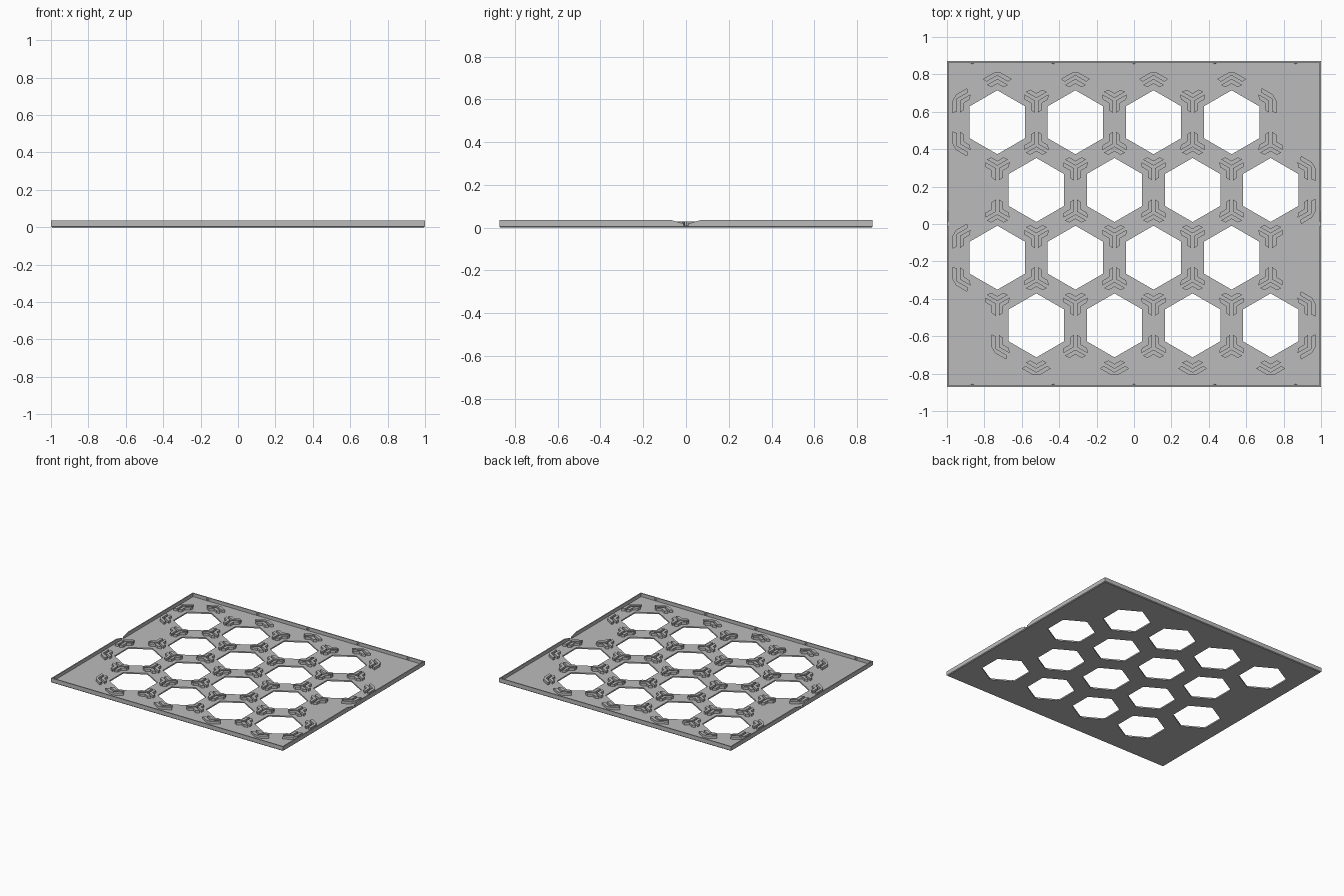
import bpy
import bmesh
from math import cos, sin, radians, sqrt
from mathutils import Vector

cube = bpy.data.objects.get("Cube")
if cube:
    bpy.data.objects.remove(cube, do_unlink=True)

HALF_X, HALF_Y, HEIGHT = 1.0, 0.872, 0.036
FLOOR, RIM = 0.01, 0.012
PITCH, ROW, HOLE_R = 0.4175, 0.362, 0.171
CLIP_TOP = 0.029

grey = bpy.data.materials.new("light grey plastic")
grey.use_nodes = True
grey.diffuse_color = (0.5, 0.5, 0.5, 1)
grey.node_tree.nodes["Principled BSDF"].inputs["Base Color"].default_value = (0.5, 0.5, 0.5, 1)


def finish(name, bm):
    bmesh.ops.recalc_face_normals(bm, faces=bm.faces)
    mesh = bpy.data.meshes.new(name)
    bm.to_mesh(mesh)
    bm.free()
    mesh.materials.append(grey)
    obj = bpy.data.objects.new(name, mesh)
    bpy.context.scene.collection.objects.link(obj)
    return obj


def prism(bm, points, offset):
    """Extrude a closed outline along the offset vector."""
    face = bm.faces.new([bm.verts.new(p) for p in points])
    new = bmesh.ops.extrude_face_region(bm, geom=[face], use_keep_orig=True)["geom"]
    bmesh.ops.translate(bm, vec=offset, verts=[v for v in new if isinstance(v, bmesh.types.BMVert)])


def polar(angle, r):
    return Vector((cos(radians(angle)), sin(radians(angle)))) * r


# Hexagon layout: four staggered rows of four
centres = [Vector(((col - 1.5) * PITCH + (-1) ** (row + 1) * PITCH / 4, (1.5 - row) * ROW + 0.001))
           for row in range(4) for col in range(4)]

# Tray: box with chamfered underside and a recessed floor
bm = bmesh.new()
bmesh.ops.create_cube(bm, size=1)
bmesh.ops.scale(bm, vec=(2 * HALF_X, 2 * HALF_Y, HEIGHT), verts=bm.verts)
bmesh.ops.translate(bm, vec=(0, 0, HEIGHT / 2), verts=bm.verts)
bottom = [e for e in bm.edges if all(v.co.z < 0.001 for v in e.verts)]
bmesh.ops.bevel(bm, geom=bottom, offset=0.005, segments=1, affect='EDGES')
top = [f for f in bm.faces if f.calc_center_median().z > HEIGHT - 0.001]
bmesh.ops.inset_region(bm, faces=top, thickness=RIM)
inner = bmesh.ops.extrude_face_region(bm, geom=top)["geom"]
bmesh.ops.delete(bm, geom=[f for f in top if f.is_valid], context='FACES_ONLY')
bmesh.ops.translate(bm, vec=(0, 0, FLOOR - HEIGHT),
                    verts=[v for v in inner if isinstance(v, bmesh.types.BMVert)])
tray = finish("tray", bm)

# Cutters: hexagonal holes, and the finger notch in the two side rims
bm = bmesh.new()
for c in centres:
    prism(bm, [(c + polar(30 + 60 * k, HOLE_R)).to_3d() - Vector((0, 0, 0.05)) for k in range(6)],
          (0, 0, 0.1))
hole_cutter = finish("hole_cutter", bm)

half = [(0.07, 0.05), (0.07, HEIGHT), (0.02, 0.022), (0.012, 0.022), (0.012, 0.011)]
outline = half + [(-y, z) for y, z in reversed(half)]
bm = bmesh.new()
prism(bm, [(-1.1, y, z) for y, z in outline], (2.2, 0, 0))
notch_cutter = finish("notch_cutter", bm)

for cutter in (hole_cutter, notch_cutter):
    mod = tray.modifiers.new(cutter.name, 'BOOLEAN')
    mod.operation = 'DIFFERENCE'
    mod.solver = 'EXACT'
    mod.object = cutter
    cutter.hide_render = True
    cutter.hide_viewport = True


def chevron(bm, centre, facing, near=0.008, far=0.03, blunt=False):
    """V-shaped clip wall whose apex points along the facing angle."""
    def place(u, v):
        return (centre + polar(facing, u) + polar(facing + 90, v)).to_3d() + Vector((0, 0, FLOOR - 0.002))

    def arm(along, across, side):
        # Arms spread at 60 degrees either side of the facing direction
        p = polar(60, along) + Vector((sin(radians(60)), -cos(radians(60)))) * across
        return place(p.x, p.y * side)

    def apex(d):
        return d / sin(radians(60))

    if blunt:
        tip = 0.7 * apex(far)
        slope = (apex(far) - tip) * sqrt(3)
        corner = [place(-tip, -slope), place(-tip, slope)]
        sign = -1
    else:
        corner = [place(apex(far), 0)]
        sign = 1
    end_far, end_near = (0.072, 0.062) if blunt else (0.055, 0.07)
    pts = [arm(end_near, sign * near, -1), arm(end_far, sign * far, -1), *corner,
           arm(end_far, sign * far, 1), arm(end_near, sign * near, 1), place(sign * apex(near), 0)]
    prism(bm, pts, (0, 0, CLIP_TOP - FLOOR + 0.002))


# Gather the corner points shared by neighbouring hexagons
junctions = {}
for c in centres:
    for k in range(6):
        angle = 30 + 60 * k
        p = c + polar(angle, PITCH / sqrt(3))
        key = (round(p.x * 20), round(p.y * 20))
        match = next((j for j in junctions if (junctions[j][0] - p).length < 0.02), key)
        junctions.setdefault(match, (p, []))[1].append(angle + 180)

# Corner clips: three-way between hexagons, nested pair at the outside
bm = bmesh.new()
for p, facings in junctions.values():
    if len(facings) > 1:
        for k in range(3):
            chevron(bm, p, facings[0] + 120 * k)
    else:
        chevron(bm, p, facings[0])
        chevron(bm, p, facings[0], blunt=True)
finish("corner_clips", bm)

# Small snap wedges along the inside of the front and back rims
bm = bmesh.new()
for side in (-1, 1):
    y = side * (HALF_Y - RIM)
    for k in range(-2, 3):
        x = k * 0.432
        prism(bm, [(x - 0.01, y, 0.018), (x + 0.01, y, 0.018), (x, y - side * 0.007, 0.018)],
              (0, 0, 0.012))
finish("rim_snaps", bm)
